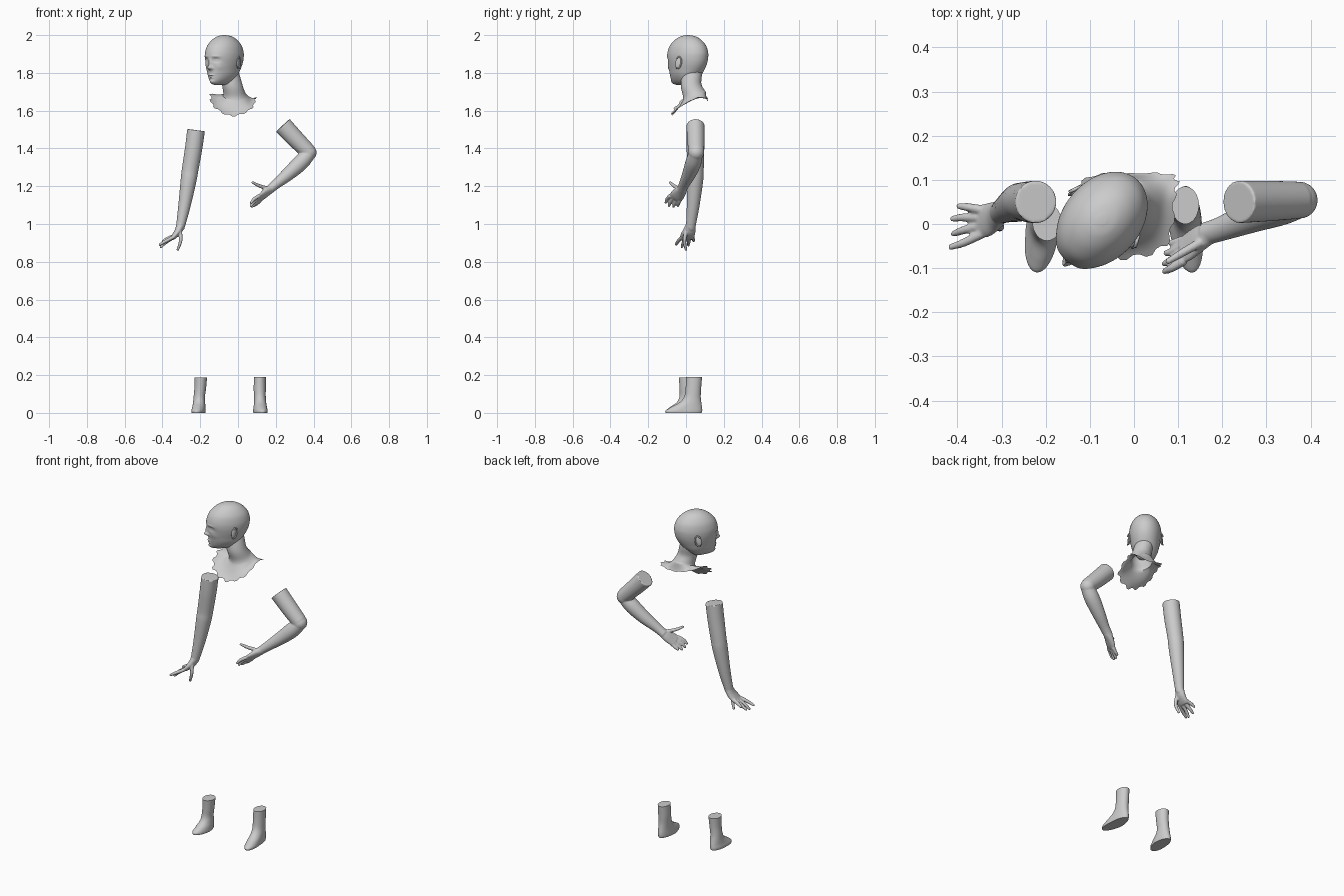
import bpy, bmesh, math
from math import sin, cos, pi, exp
from mathutils import Vector, Matrix


def spline(keys, n, closed=False):
    """Catmull-Rom samples through tuples of any length."""
    m = len(keys)
    segs = m if closed else m - 1
    out = []
    for i in range(n if closed else n + 1):
        u = i / n * segs
        k = min(int(u), segs - 1)
        t = u - k
        p = [keys[j % m] if closed else keys[max(0, min(m - 1, j))] for j in range(k - 1, k + 3)]
        out.append([0.5 * (2 * b + (c - a) * t + (2 * a - 5 * b + 4 * c - d) * t * t
                           + (3 * b - a - 3 * c + d) * t ** 3) for a, b, c, d in zip(*p)])
    return out


def loft(bm, rings, cap=True):
    vs = [[bm.verts.new(p) for p in r] for r in rings]
    n = len(rings[0])
    faces = []
    for a, b in zip(vs, vs[1:]):
        for i in range(n):
            j = (i + 1) % n
            faces.append(bm.faces.new((a[i], a[j], b[j], b[i])))
    if cap:
        faces += [bm.faces.new(vs[0][::-1]), bm.faces.new(vs[-1])]
    bmesh.ops.recalc_face_normals(bm, faces=faces)


def tube(bm, keys, side=(0, 1, 0), n=24, seg=24):
    """Loft of ellipses along a path; keys are x, y, z, half width, half thickness."""
    s = spline(keys, n)
    pts = [Vector(k[:3]) for k in s]
    rings = []
    for i, p in enumerate(pts):
        t = (pts[min(i + 1, n)] - pts[max(i - 1, 0)]).normalized()
        a = Vector(side)
        a = (a - t * a.dot(t)).normalized()
        b = t.cross(a)
        rings.append([p + a * cos(q) * s[i][3] + b * sin(q) * s[i][4]
                      for q in (2 * pi * j / seg for j in range(seg))])
    loft(bm, rings)


def ball(bm, pos, r):
    bmesh.ops.create_uvsphere(bm, u_segments=24, v_segments=16, radius=r, matrix=Matrix.Translation(pos))


def finger(bm, base, mid, tip, r):
    tube(bm, [(*base, r * 1.1, r * 1.1), (*mid, r, r), (*tip, r * .75, r * .75)], (.3, 1, .2), 10, 12)
    ball(bm, tip, r * .75)


def finish(name, bm, fuse=0):
    me = bpy.data.meshes.new(name)
    bm.to_mesh(me)
    bm.free()
    ob = bpy.data.objects.new(name, me)
    bpy.context.collection.objects.link(ob)
    bpy.ops.object.select_all(action='DESELECT')
    ob.select_set(True)
    bpy.context.view_layer.objects.active = ob
    if fuse:
        m = ob.modifiers.new("fuse", 'REMESH')
        m.mode, m.voxel_size = 'VOXEL', fuse
        s = ob.modifiers.new("soften", 'SMOOTH')
        s.factor, s.iterations = .5, 4
        for mod in ("fuse", "soften"):
            bpy.ops.object.modifier_apply(modifier=mod)
    bpy.ops.object.shade_smooth_by_angle(angle=math.radians(50))
    return ob


# Head: height, front reach, back reach, half width
HEAD = [(1.9995, .012, .012, .01), (1.993, .042, .045, .034), (1.975, .075, .078, .058), (1.945, .105, .106, .078),
        (1.91, .12, .119, .087), (1.88, .122, .119, .088), (1.85, .117, .112, .084),
        (1.82, .113, .097, .077), (1.79, .11, .075, .069), (1.762, .106, .045, .054),
        (1.744, .096, .015, .036), (1.737, .08, -.02, .018)]
# Facial relief: x, z, push, spread x, spread z (x mirrored)
FACE = [(0, 1.828, .020, .011, .011), (0, 1.85, .011, .008, .02), (.011, 1.824, .006, .007, .007),
        (.033, 1.868, -.012, .017, .011), (.034, 1.867, .006, .011, .006), (.034, 1.888, .004, .02, .006),
        (0, 1.788, .007, .017, .005), (0, 1.776, .006, .014, .005), (0, 1.782, -.004, .02, .002),
        (0, 1.752, .008, .018, .011), (.046, 1.83, .004, .016, .018)]
bm = bmesh.new()
rings = []
for z, f, b, w in spline(HEAD, 88):
    ring = []
    for i in range(96):
        q = 2 * pi * i / 96
        x, c = w * sin(q), cos(q)
        y = -(f if c > 0 else b) * c
        if c > 0:
            fade = min(1, c * 2)
            for fx, fz, amp, sx, sz in FACE:
                for m in ((1, -1) if fx else (1,)):
                    y -= fade * amp * exp(-((x - m * fx) / sx) ** 2 - ((z - fz) / sz) ** 2)
        ring.append((x, y, z))
    rings.append(ring)
loft(bm, rings)
# Ears
for m in (1, -1):
    base = Matrix.Translation((m * .088, .008, 1.852)) @ Matrix.Rotation(m * .4, 4, 'Z') @ Matrix.Rotation(-.2, 4, 'X')
    bmesh.ops.create_uvsphere(bm, u_segments=16, v_segments=12, radius=1,
                              matrix=base @ Matrix.Diagonal((.006, .017, .03, 1)))
    rim = [base @ Vector((m * .005, .017 * cos(a), .031 * sin(a) + .002)) for a in
           (-1.9 + i * .55 for i in range(9))]
    tube(bm, [(*p, .004, .004) for p in rim], (1, 0, 0), 24, 8)
head = finish("head", bm)
head.rotation_euler.z = math.radians(-40)
head.location = (-.072, .010, 0)

# Neck flaring into a ragged upper chest: centre x, y, z, radius x, radius y, tilt
NECK = [(-.055, .035, 1.84, .048, .05, 0), (-.042, .03, 1.785, .052, .054, .05),
        (-.03, .027, 1.735, .054, .054, .15), (-.02, .04, 1.695, .058, .056, .3),
        (-.016, .044, 1.68, .063, .06, .38)]
EDGE = [(.095, .06, 1.67), (.095, .11, 1.663), (0, .115, 1.65), (-.11, .105, 1.68),
        (-.15, .02, 1.688), (-.132, -.06, 1.62), (-.03, -.082, 1.568), (.075, -.05, 1.61)]
S = 64
rings = [[(cx + rx * cos(2 * pi * i / S), cy + ry * sin(2 * pi * i / S),
           z + tilt * ry * sin(2 * pi * i / S)) for i in range(S)]
         for cx, cy, z, rx, ry, tilt in spline(NECK, 20)]
inner = [Vector(p) for p in rings[-1]]
edge = [Vector(p) for p in spline(EDGE, S, True)]
for k in range(1, 9):
    t = k / 8
    ring = []
    for i in range(S):
        u = t * (1 - .14 * ((i // 2) % 2)) if k == 8 else t * .95
        p = inner[i].lerp(edge[i], u)
        p.z -= .012 * sin(pi * u) * (1 if inner[i].z > edge[i].z else .3)
        ring.append(p)
    rings.append(ring)
bm = bmesh.new()
loft(bm, rings, cap=False)
finish("neck_and_chest", bm)

# Right arm hanging down, hand turned out
bm = bmesh.new()
tube(bm, [(-.222, .05, 1.497, .048, .047), (-.235, .05, 1.40, .047, .046), (-.253, .051, 1.29, .043, .044),
          (-.262, .048, 1.23, .043, .042), (-.283, .038, 1.1, .034, .033), (-.303, .026, .995, .026, .024),
          (-.306, .023, .98, .027, .021)], n=48, seg=32)
tube(bm, [(-.302, .027, 1.0, .025, .022), (-.315, .018, .965, .033, .02), (-.335, .008, .938, .038, .015),
          (-.35, .005, .923, .036, .011)])
for base, mid, tip in [((-.343, -.022, .93), (-.385, -.042, .908), (-.414, -.052, .891)),
                       ((-.348, -.004, .926), (-.386, -.014, .900), (-.408, -.022, .878)),
                       ((-.349, .014, .928), (-.385, .015, .905), (-.41, .012, .888)),
                       ((-.343, .032, .935), (-.375, .038, .922), (-.396, .04, .91)),
                       ((-.306, .0, .96), (-.304, -.008, .91), (-.319, .0, .864))]:
    finger(bm, base, mid, tip, .0095)
finish("right_arm", bm, .0036)

# Left arm bent at the elbow, hand in front of the waist
bm = bmesh.new()
tube(bm, [(.237, .05, 1.522, .048, .05), (.30, .052, 1.455, .046, .047), (.372, .054, 1.383, .042, .042)], n=20, seg=32)
ball(bm, (.374, .054, 1.378), .042)
tube(bm, [(.382, .053, 1.378, .036, .034), (.335, .04, 1.328, .042, .042), (.27, .018, 1.268, .037, .036),
          (.20, -.01, 1.21, .028, .026), (.162, -.022, 1.178, .026, .023)], n=30, seg=32)
side = (.1, -.75, .55)
tube(bm, [(.175, -.018, 1.188, .025, .023), (.15, -.032, 1.168, .033, .02), (.125, -.05, 1.146, .037, .015),
          (.11, -.06, 1.135, .034, .011)], side)
for base, mid, tip in [((.114, -.083, 1.15), (.085, -.1, 1.132), (.07, -.107, 1.113)),
                       ((.11, -.067, 1.138), (.083, -.083, 1.115), (.069, -.09, 1.097)),
                       ((.111, -.05, 1.13), (.088, -.062, 1.106), (.073, -.066, 1.092)),
                       ((.119, -.034, 1.125), (.098, -.04, 1.107), (.084, -.043, 1.097)),
                       ((.15, -.042, 1.19), (.11, -.065, 1.203), (.078, -.084, 1.22))]:
    finger(bm, base, mid, tip, .0095)
finish("left_arm", bm, .0036)


# Feet: height, front y, back y, centre x, half width
def foot(name, keys):
    bm = bmesh.new()
    rings = []
    for z, y0, y1, cx, w in spline(keys, 36):
        cy, r = (y0 + y1) / 2, (y1 - y0) / 2
        ring = []
        for i in range(40):
            q = 2 * pi * i / 40
            fwd = max(0, -sin(q)) * max(0, r - .045) / .045
            drift = .012 * fwd * (1 if cx > 0 else -1)
            ring.append((cx + w * cos(q) + drift, cy + r * sin(q), max(z, 0)))
        rings.append(ring)
    loft(bm, rings)
    finish(name, bm)


foot("right_foot", [(0, -.108, .052, -.209, .036), (.012, -.108, .054, -.209, .037), (.03, -.085, .052, -.207, .035),
                    (.055, -.05, .047, -.206, .032), (.085, -.035, .042, -.205, .030),
                    (.13, -.034, .042, -.2, .031), (.187, -.038, .046, -.197, .033)])
foot("left_foot", [(0, -.108, .083, .117, .036), (.012, -.108, .086, .117, .037), (.03, -.08, .085, .117, .035),
                   (.055, -.035, .081, .117, .032), (.085, -.01, .078, .116, .031),
                   (.13, -.002, .08, .115, .032), (.19, .0, .085, .116, .031)])
